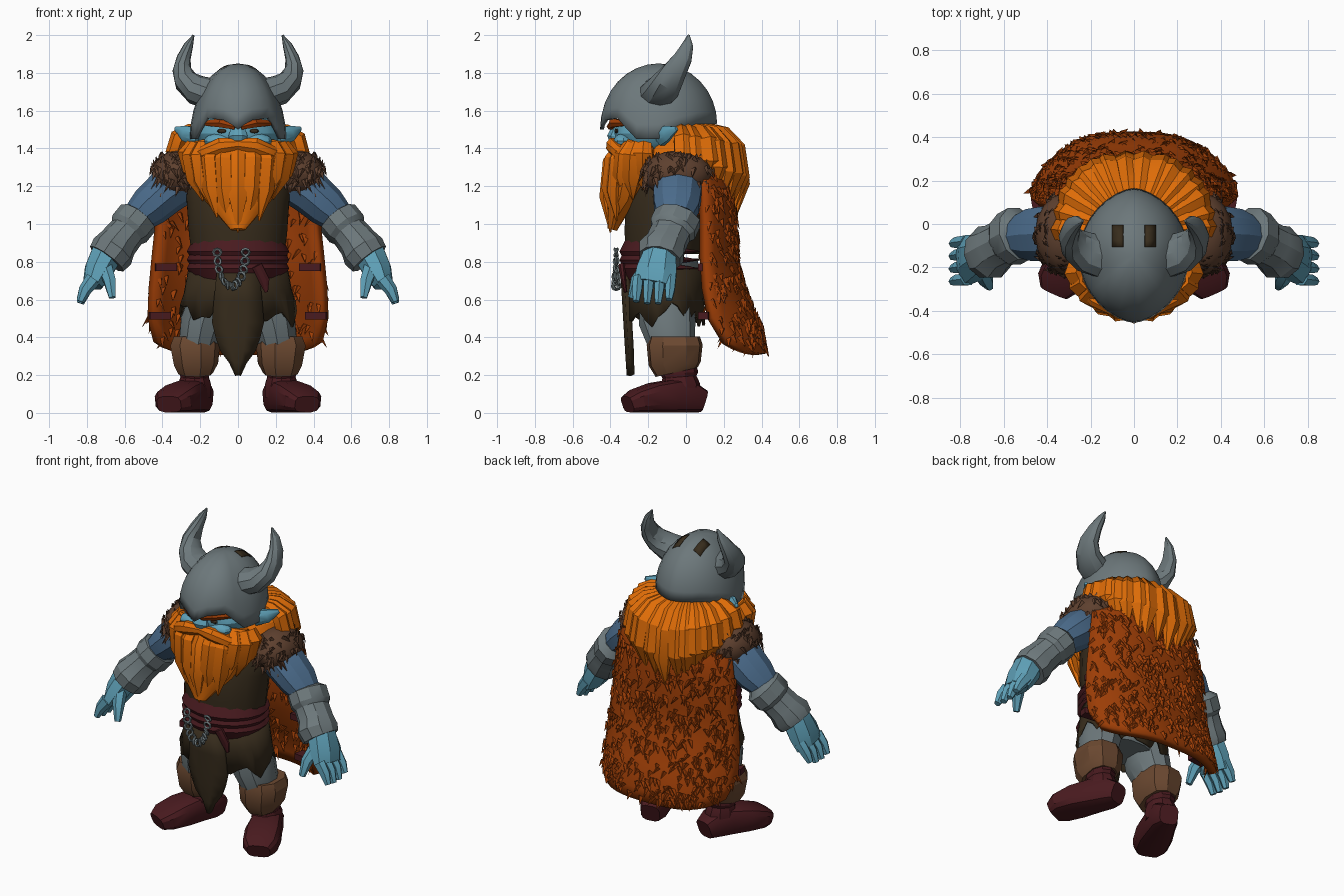
import bpy, bmesh, math, random
from mathutils import Vector
from mathutils.bvhtree import BVHTree

random.seed(7)
if "Cube" in bpy.data.objects:
    bpy.data.objects.remove(bpy.data.objects["Cube"])
made = []


def material(name, code):
    lin = [(int(code[i:i + 2], 16) / 255) ** 2.2 for i in (0, 2, 4)] + [1]
    m = bpy.data.materials.new(name)
    m.use_nodes = True
    m.diffuse_color = lin
    node = m.node_tree.nodes["Principled BSDF"]
    node.inputs["Base Color"].default_value = lin
    node.inputs["Roughness"].default_value = 0.8
    return m


ORANGE = material("orange hair", "DE6C10")
STEEL = material("grey steel", "6C777A")
SKIN = material("pale blue skin", "5F9FB6")
SLEEVE = material("blue sleeve", "4C6B8A")
MAROON = material("maroon leather", "4A2024")
OLIVE = material("dark olive cloth", "3A3022")
LEATHER = material("brown leather", "6B4A34")
CAPE = material("rust fur", "9C400F")
FUR = material("brown fur", "5E4232")


def finish(name, bm, mat, mirror=False, thick=0):
    """Turn a bmesh into an object, with optional mirror and thickness."""
    bmesh.ops.remove_doubles(bm, verts=bm.verts, dist=1e-5)
    bmesh.ops.recalc_face_normals(bm, faces=bm.faces)
    mesh = bpy.data.meshes.new(name)
    bm.to_mesh(mesh)
    bm.free()
    mesh.materials.append(mat)
    ob = bpy.data.objects.new(name, mesh)
    bpy.context.collection.objects.link(ob)
    if thick:
        mod = ob.modifiers.new("thickness", 'SOLIDIFY')
        mod.thickness, mod.offset = thick, 0
    if mirror:
        ob.modifiers.new("mirror", 'MIRROR')
    made.append(ob)
    return ob


def surface(name, rows, mat, wrap=True, caps=True, **kw):
    """Skin a list of point rows."""
    bm = bmesh.new()
    grid = [[bm.verts.new(p) for p in row] for row in rows]
    n = len(rows[0])
    for a, b in zip(grid, grid[1:]):
        for j in range(n if wrap else n - 1):
            k = (j + 1) % n
            bm.faces.new((a[j], a[k], b[k], b[j]))
    if caps:
        bm.faces.new(grid[0])
        bm.faces.new(grid[-1])
    return finish(name, bm, mat, **kw)


def power(x, e):
    """Raise to a power but keep the sign."""
    return math.copysign(abs(x) ** e, x)


def tube(name, pts, mat, ref=(1, 0, 0), n=8, sq=1, **kw):
    """Loft ellipses (x, y, z, radius along ref, other radius)."""
    rows, ref = [], Vector(ref)
    for i, p in enumerate(pts):
        c = Vector(p[:3])
        t = (Vector(pts[min(i + 1, len(pts) - 1)][:3]) - Vector(pts[max(i - 1, 0)][:3])).normalized()
        u = (ref - t * ref.dot(t)).normalized()
        v = t.cross(u)
        angles = [math.tau * (j + 0.5) / n for j in range(n)]
        rows.append([c + u * p[3] * power(math.cos(a), sq) + v * p[4] * power(math.sin(a), sq) for a in angles])
    return surface(name, rows, mat, **kw)


def ball(c, r, a, f):
    d = Vector((math.cos(a) * math.cos(f), math.sin(a) * math.cos(f), math.sin(f)))
    return Vector(c) + Vector(x * y for x, y in zip(d, r)), d


def blob(name, c, r, mat, n=16, **kw):
    rows = [[ball(c, r, math.tau * j / n, math.pi * (i / 8 - 0.5))[0] for j in range(n)] for i in range(9)]
    return surface(name, rows, mat, caps=False, **kw)


def tufts(name, samples, mat, size, **kw):
    """Scatter thin three-sided spikes that hang down and outward."""
    bm = bmesh.new()
    for p, nrm in samples:
        side = nrm.cross(Vector((0, 0, 1))).normalized()
        d = Vector((0, 0, -0.85)) + nrm * 0.35 + side * random.uniform(-0.6, 0.6)
        base = [p + side * size * 0.3, p - side * size * 0.3, p + nrm * size * 0.3 - d * size * 0.2]
        vs = [bm.verts.new(q) for q in base]
        tip = bm.verts.new(p + d * size * random.uniform(0.7, 1.2))
        for i in range(3):
            bm.faces.new((vs[i], vs[(i + 1) % 3], tip))
    return finish(name, bm, mat, **kw)


def lerp(table, t):
    """Sample a table of equal-length rows at t in 0..1."""
    f = t * (len(table) - 1)
    i = min(int(f), len(table) - 2)
    return [a + (b - a) * (f - i) for a, b in zip(table[i], table[i + 1])]


# Torso, belt wraps and hips
tube("tunic", [(0, -.12, .84, .25, .2), (0, -.12, .95, .265, .21), (0, -.11, 1.1, .275, .215),
               (0, -.07, 1.25, .29, .19), (0, -.05, 1.4, .2, .15)], OLIVE, n=16)
tube("hips", [(0, -.1, .5, .2, .14), (0, -.1, .6, .24, .17), (0, -.12, .8, .24, .19)], STEEL, n=12)
for z in (.765, .81, .855):
    tube("belt_wrap", [(0, -.12, z - .032, .25, .205), (0, -.125, z, .275, .23),
                       (0, -.12, z + .032, .255, .205)], MAROON, n=20)
tube("belt_tail", [(.1, -.34, .78, .03, .02), (.14, -.33, .7, .03, .015), (.15, -.32, .64, .01, .01)], MAROON)

# Ragged skirt and pointed front cloth
skirt = []
for z, rx, ry, jag in ((.77, .255, .195, 0), (.64, .28, .2, .01), (.52, .305, .205, .065)):
    skirt.append([(rx * math.cos(a), -.11 + ry * math.sin(a), z + random.uniform(-jag, jag))
                  for a in (math.tau * j / 36 for j in range(36))])
surface("skirt", skirt, OLIVE, caps=False, thick=.014)
cloth = [(.74, .11), (.6, .125), (.48, .135), (.4, .115), (.33, .09), (.27, .04), (.2, .004)]
surface("front_cloth", [[(s * w, -.34 + .025 * abs(s) + (.74 - z) * .06, z) for s in (-1, -.4, .3, 1)]
                        for z, w in cloth], OLIVE, wrap=False, caps=False, thick=.03)

# Hanging chain
for i in range(13):
    t = math.pi * i / 12
    bpy.ops.mesh.primitive_torus_add(major_segments=8, minor_segments=4, major_radius=.02, minor_radius=.008,
                                     location=(-.035 - .075 * math.cos(t), -.37, .85 - .18 * math.sin(t)),
                                     rotation=(1.2, (i % 2) * 1.3, t))
    link = bpy.context.object
    link.name = "chain_link"
    link.data.materials.append(STEEL)
    made.append(link)

# Legs and boots
tube("trouser_leg", [(.14, -.1, .64, .11, .14), (.19, -.1, .48, .12, .15), (.22, -.07, .34, .1, .12),
                     (.23, -.06, .25, .08, .1)], STEEL, n=10, mirror=True)
tube("boot_cuff", [(.225, -.05, .215, .095, .115), (.225, -.06, .26, .12, .14), (.23, -.06, .36, .135, .15),
                   (.23, -.06, .405, .115, .135)], LEATHER, n=9, sq=.8, mirror=True)
tube("boot_shaft", [(.23, -.04, .26, .075, .09), (.23, -.035, .21, .085, .1), (.23, -.035, .19, .078, .09),
                    (.23, -.03, .15, .092, .105), (.23, -.03, .08, .09, .1)], MAROON, n=10, mirror=True)
tube("boot_foot", [(.195, .09, .06, .06, .06), (.21, .03, .08, .085, .08), (.25, -.06, .09, .095, .09),
                   (.3, -.17, .08, .11, .08), (.345, -.265, .062, .105, .062), (.365, -.31, .045, .07, .045)],
     MAROON, ref=(.9, .43, 0), n=12, sq=.6, mirror=True)

# Arms, bracers and hands
Y = (0, 1, 0)
tube("upper_arm", [(.27, -.04, 1.24, .13, .12), (.38, -.045, 1.17, .135, .12), (.47, -.05, 1.09, .125, .11),
                   (.55, -.06, 1.02, .09, .08)], SLEEVE, ref=Y, n=10, mirror=True)
tube("bracer", [(.515, -.04, 1.05, .09, .08), (.53, -.045, 1.03, .13, .115), (.575, -.07, .975, .13, .115),
                (.59, -.08, .955, .11, .1), (.635, -.105, .9, .11, .105), (.665, -.13, .855, .13, .12),
                (.695, -.14, .815, .115, .11)], STEEL, ref=Y, n=10, mirror=True)
tube("palm", [(.69, -.135, .85, .09, .09), (.74, -.155, .75, .115, .08), (.77, -.17, .68, .115, .055)],
     SKIN, ref=Y, n=8, mirror=True)
for i in range(4):
    y = -.08 - .058 * i
    drop = (.02, 0, 0, .01)[i]
    tube("finger", [(.765, y, .71, .031, .042), (.81, y - .005, .65, .029, .034),
                    (.835, y - .01, .58 + drop, .019, .02)], SKIN, ref=Y, n=6, mirror=True)
tube("thumb", [(.71, -.2, .78, .045, .04), (.68, -.26, .7, .036, .034), (.665, -.29, .61, .02, .018)],
     SKIN, n=6, mirror=True)

# Fur mantle over the shoulders
centre, size = (.32, -.045, 1.265), (.135, .185, .125)
blob("shoulder_fur", centre, size, FUR, mirror=True)
tufts("shoulder_tufts", [ball(centre, size, random.uniform(-2.2, 2.2), random.uniform(-.6, 1))
                         for _ in range(100)], FUR, .055, mirror=True)

# Fur cape: height, half width, centre y, side y
drape = [(1.37, .3, .14, .04), (1.2, .39, .22, .08), (1.0, .42, .24, .09), (.8, .44, .245, .09),
         (.62, .455, .3, .1), (.45, .46, .375, .13), (.31, .43, .4, .21)]


def cape_point(u, v):
    z, w, yc, ys = lerp(drape, v)
    return Vector((u * w, ys + (yc - ys) * (1 - abs(u) ** 3), z + .06 * v * abs(u) ** 6))


def cape_sample():
    u, v = random.uniform(-.99, .99), random.uniform(.08, .97)
    p = cape_point(u, v)
    n = (cape_point(u, v + .01) - p).cross(cape_point(u + .01, v) - p).normalized()
    n *= 1 if n.y > 0 else -1
    if random.random() < .25:
        n = -n
    return p + n * .024, n


surface("cape", [[cape_point(j / 10 - 1, i / 12) for j in range(21)] for i in range(13)],
        CAPE, wrap=False, caps=False, thick=.05)
tufts("cape_tufts", [cape_sample() for _ in range(800)], CAPE, .055)
for z, x in ((.77, .33), (.515, .36)):
    tube("cape_strap", [(x, .11, z, .025, .045), (x + .11, .09, z, .025, .035)], MAROON, ref=(0, 0, 1), n=4,
         sq=.7, mirror=True)

# Head and face
blob("head", (0, -.2, 1.48), (.22, .185, .14), SKIN)
tube("nose", [(0, -.36, 1.53, .03, .025), (0, -.385, 1.465, .055, .035), (0, -.37, 1.42, .04, .03)], SKIN)
blob("cheek", (.1, -.33, 1.44), (.08, .055, .04), SKIN, n=10, mirror=True)
tube("ear", [(.21, -.13, 1.46, .05, .035), (.28, -.1, 1.48, .045, .025), (.33, -.05, 1.505, .012, .01)],
     SKIN, ref=(0, 0, 1), mirror=True)
blob("eye", (.085, -.368, 1.492), (.026, .012, .012), OLIVE, n=8, mirror=True)
tube("eyebrow", [(.015, -.4, 1.515, .018, .02), (.09, -.39, 1.535, .027, .022), (.18, -.31, 1.535, .015, .015)],
     CAPE, ref=(0, 0, 1), n=6, mirror=True)

# Beard: core, moustache and ragged locks
tube("beard_core", [(0, -.24, 1.43, .24, .1), (0, -.26, 1.36, .28, .14), (0, -.3, 1.25, .245, .13),
                    (0, -.33, 1.13, .18, .1), (0, -.37, 1.05, .11, .05), (0, -.39, .97, .04, .025)], ORANGE, n=14)
tube("moustache", [(-.01, -.385, 1.425, .03, .03), (.09, -.39, 1.415, .045, .035), (.18, -.35, 1.375, .04, .035),
                   (.27, -.26, 1.35, .012, .012)], ORANGE, ref=(0, 0, 1), mirror=True)
flow = [(.24, .13, 0, .045), (.275, .185, .2, .058), (.25, .205, .6, .055), (.2, .19, 1, .005)]
for i in range(11):
    a = math.radians(-85 + 17 * i)
    end = .94 + .2 * abs(math.sin(a)) ** 1.5 + (.05 if i % 2 == 0 else 0) + random.uniform(-.02, .02)
    tube("beard_lock", [(rx * math.sin(a), -.21 - ry * math.cos(a), 1.42 + (end - 1.42) * f, r, r * .8)
                        for rx, ry, f, r in flow], ORANGE, ref=(math.cos(a), math.sin(a), 0), n=6)

# Long swept-back hair, wide and squarish from above
blob("hair_core", (0, .02, 1.35), (.31, .25, .16), ORANGE)
sweep = [(.5, 0, .03), (.72, .06, .042), (.9, .25, .058), (.97, .62, .056), (.87, 1, .008)]
for i in range(16):
    a = math.radians(-87 + 11.6 * i) + random.uniform(-.04, .04)
    end = 1.04 + .27 * (1 - math.cos(a)) + random.uniform(-.02, .06)
    wide = random.uniform(.85, 1.2)
    sx, cy = power(math.sin(a), .85), power(math.cos(a), .85)
    tube("hair_lock", [(.35 * f * sx, -.05 + .355 * f * cy, 1.51 + (end - 1.51) * t, r * wide, r * .8)
                       for f, t, r in sweep], ORANGE, ref=(math.cos(a), -math.sin(a), 0), n=6)

# Helmet with ridged front and cheek drops
rim = [[z] for z in (1.5, 1.55, 1.56, 1.45, 1.45, 1.5, 1.53, 1.53, 1.53)]
dome = []
for i in range(9):
    f = math.pi / 2 * i / 8
    row = []
    for j in range(32):
        a = math.tau * j / 32
        z0 = lerp(rim, min(j, 32 - j) / 16)[0]
        row.append((.245 * power(math.sin(a), 1.25) * math.cos(f),
                    -.145 - .3 * math.cos(a) * math.cos(f), z0 + (1.84 - z0) * math.sin(f)))
    dome.append(row)
helmet = surface("helmet", dome, STEEL, caps=False, thick=.02)

# Dark plates laid on the crown
crown = BVHTree.FromPolygons([v.co for v in helmet.data.vertices], [p.vertices for p in helmet.data.polygons])
surface("crown_plate", [[crown.ray_cast(Vector((x, y, 3)), Vector((0, 0, -1)))[0] + Vector((0, 0, .014))
                         for y in (-.105, -.075, -.04, -.005)] for x in (.05, .075, .1)],
        OLIVE, wrap=False, caps=False, thick=.004, mirror=True)

# Curved horns
tube("horn", [(.15, -.15, 1.69, .1, .085), (.22, -.13, 1.71, .095, .08), (.275, -.095, 1.755, .08, .065),
              (.297, -.055, 1.815, .065, .05), (.287, -.015, 1.88, .05, .037), (.262, .008, 1.945, .032, .025),
              (.235, .014, 2.0, .006, .005)], STEEL, ref=Y, n=10, mirror=True)

# Keep crisp edges, soften shallow ones
bpy.ops.object.select_all(action='DESELECT')
for ob in made:
    ob.select_set(True)
bpy.context.view_layer.objects.active = made[0]
bpy.ops.object.shade_smooth_by_angle(angle=math.radians(30))
